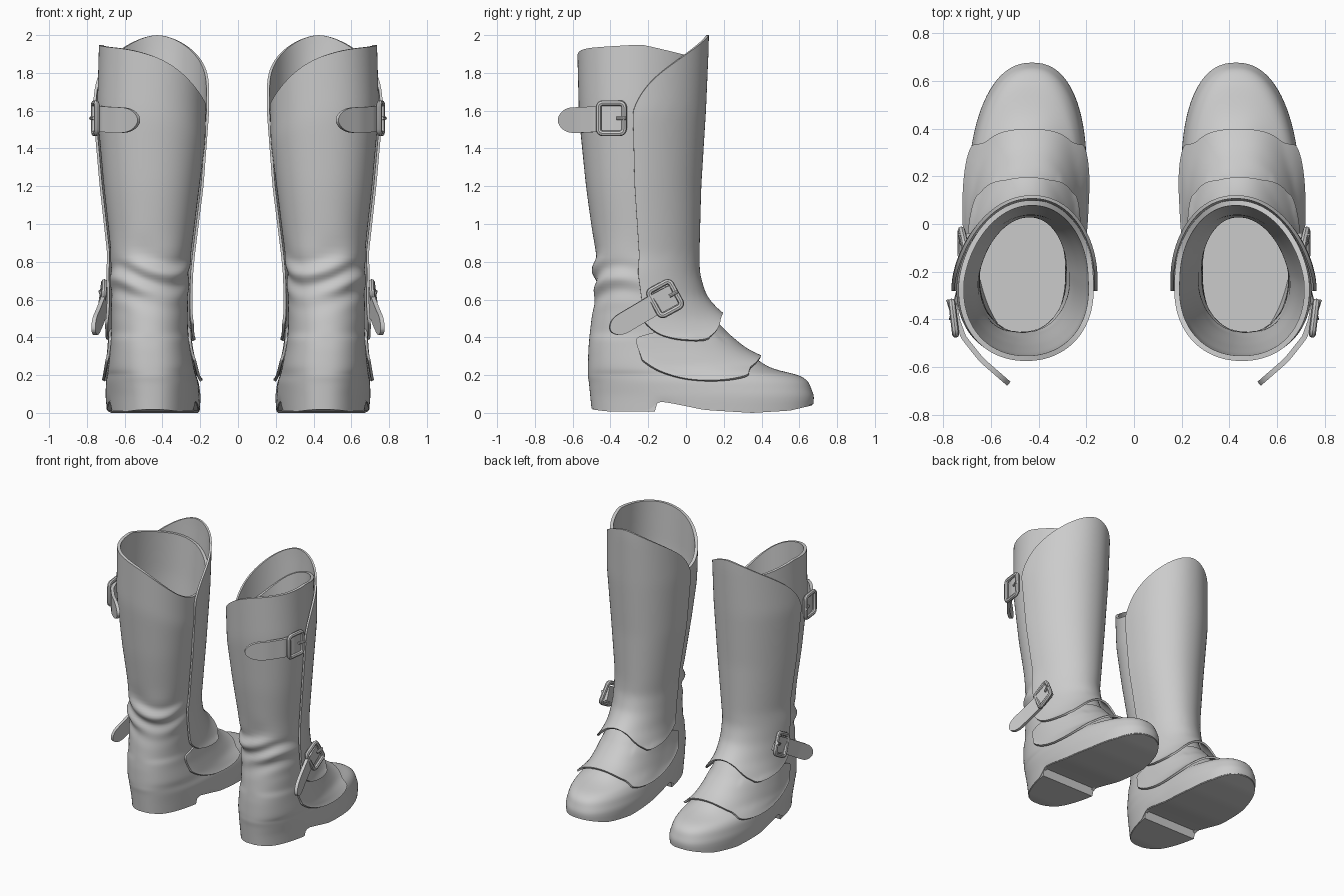
import bpy, bmesh
from math import sin, cos, pi, radians, exp, sqrt, copysign
from mathutils import Vector

if "Cube" in bpy.data.objects:
    bpy.data.objects.remove(bpy.data.objects["Cube"])

# Boot cross-sections: z, back y, front y, inner x, outer x
RINGS = [
    (.085, -.507, .68, .202, .702), (.165, -.515, .65, .21, .70), (.19, -.52, .62, .22, .695),
    (.207, -.52, .575, .225, .69), (.222, -.52, .50, .23, .69), (.245, -.52, .43, .235, .685),
    (.34, -.517, .30, .255, .675), (.42, -.51, .21, .265, .67), (.5, -.50, .135, .268, .67),
    (.62, -.48, .075, .265, .67), (.74, -.49, .05, .26, .675), (.84, -.48, .05, .25, .67),
    (1.2, -.53, .06, .205, .71), (1.6, -.567, .085, .175, .745), (1.95, -.575, .10, .17, .735)]
# Underside profile with heel step: y, z
UNDER = [(-.51, .02), (-.42, .008), (-.165, .008), (-.15, .062), (-.06, .048), (.1, .015),
         (.35, 0), (.55, .012), (.69, .045)]


def lerp(table, v):
    """Interpolate rows keyed by their first column."""
    if v <= table[0][0]:
        return table[0][1:]
    for a, b in zip(table, table[1:]):
        if v <= b[0]:
            f = (v - a[0]) / (b[0] - a[0])
            return tuple(p + (q - p) * f for p, q in zip(a[1:], b[1:]))
    return table[-1][1:]


def egg(z):
    """How much a cross-section widens towards the toe."""
    return max(-.09, .06 - .9 * (z - .085))


def skin(z, a, off=0.0):
    """Point on the boot surface; a = angle from the toe towards the outer side."""
    y0, y1, x0, x1 = lerp(RINGS, z)
    e = 2 / (2.3 if z < .4 else 2.1)
    sx = copysign(abs(sin(a)) ** e, sin(a))
    sy = copysign(abs(cos(a)) ** e, cos(a))
    x = (x0 + x1) / 2 + ((x1 - x0) / 2 + off) * sx * (1 + egg(z) * sy) - .025 * max(0, sy)
    return Vector((x, (y0 + y1) / 2 + ((y1 - y0) / 2 + off) * sy, z))


def grid(rows, wrap=False):
    bm = bmesh.new()
    vs = [[bm.verts.new(p) for p in r] for r in rows]
    n = len(rows[0])
    for r, s in zip(vs, vs[1:]):
        for j in range(n if wrap else n - 1):
            k = (j + 1) % n
            bm.faces.new((r[j], s[j], s[k], r[k]))
    return bm, vs


def finish(name, bm, thick=0, subdiv=0, offset=-1, angle=40):
    """Mesh to object, mirrored into a pair, thickened and shaded."""
    me = bpy.data.meshes.new(name)
    bm.to_mesh(me)
    bm.free()
    ob = bpy.data.objects.new(name, me)
    bpy.context.collection.objects.link(ob)
    if subdiv:
        ob.modifiers.new("smooth", 'SUBSURF').levels = subdiv
    if thick:
        m = ob.modifiers.new("thickness", 'SOLIDIFY')
        m.thickness, m.offset = thick, offset
    ob.modifiers.new("pair", 'MIRROR')
    bpy.ops.object.select_all(action='DESELECT')
    ob.select_set(True)
    bpy.context.view_layer.objects.active = ob
    bpy.ops.object.convert(target='MESH')
    bpy.ops.object.shade_smooth_by_angle(angle=radians(angle))


# Boot body: foot, creased ankle and hollow shaft with a slanted rim
levels = [RINGS[0][0]]
for a, b in zip(RINGS, RINGS[1:]):
    n = 4 if a[0] > .8 else max(1, round((b[0] - a[0]) / .03))
    levels += [a[0] + (b[0] - a[0]) * (i + 1) / n for i in range(n)]
turn = [2 * pi * j / 72 for j in range(72)]
# lowest row follows the underside so that the sole edge blends in
rows = [[skin(.085, a, -.006) for a in turn]]
for p in rows[0]:
    p.z = lerp(UNDER, p.y)[0] + .004
for z in levels:
    row = []
    for a in turn:
        fold = exp(-((z - .73) / .12) ** 2) * max(0, .45 - cos(a))
        p = skin(z, a, .014 * fold * sin(z * 50 + 2.6 * sin(2 * a + .5)))
        if z > 1.2:
            rim = 1.95 - .32 * ((1 - sin(a)) / 2) ** 3 - .02 * abs(cos(a)) - .06 * max(0, cos(a))
            p.z = 1.2 + (z - 1.2) * (rim - 1.2) / .75
        row.append(p)
    rows.append(row)
finish("boot_body", grid(rows, True)[0], .022, 1)

# Sole with heel block and raised arch
z0, y0, y1, x0, x1 = RINGS[0]
ys = [(y0 + y1) / 2 - (y1 - y0 - .024) / 2 * cos(pi * i / 40) for i in range(41)]
ys = sorted([y for y in ys if not -.185 < y < -.135] + [-.165, -.15])
rows = []
for y in ys:
    s = (2 * y - y0 - y1) / (y1 - y0 - .02)
    w = ((x1 - x0) / 2 - .01) * max(0, 1 - abs(s) ** 2.3) ** (1 / 2.3) * (1 + egg(z0) * s)
    c = (x0 + x1) / 2 - .025 * max(0, s)
    zb = lerp(UNDER, y)[0]
    rows.append([Vector(p) for p in ((c - w, y, zb), (c + w, y, zb), (c + w, y, .1), (c - w, y, .1))])
bm, vs = grid(rows, True)
bm.faces.new(vs[0])
bm.faces.new(vs[-1])
bmesh.ops.recalc_face_normals(bm, faces=bm.faces)
finish("sole", bm)


def wrap_panel(name, top, bottom, limit, off, flare, reach, nz):
    """Leather panel round the front; top and bottom edges are functions of angle."""
    rows = []
    for i in range(nz + 1):
        v = (i / nz) ** 1.4
        row = []
        for j in range(49):
            u = j / 24 - 1
            a = radians(limit * u)
            lo, hi = bottom(a, abs(u)), top(a, abs(u))
            z = lo + (hi - lo) * v
            f = flare * exp(-(z - lo) / reach) * (.2 + .8 * max(0, cos(a)))
            row.append(skin(z, a, off + f))
        rows.append(row)
    finish(name, grid(rows)[0], .014, 1)


# Tall shin guard with a peaked top and flared lower edge
wrap_panel("shin_guard",
           lambda a, u: 2 - .3 * u ** 1.6 - .1 * u ** 12,
           lambda a, u: .385 + .145 * cos(min(abs(a) * 1.3, pi / 2)) ** 2 + .09 * u ** 14,
           96, .021, .055, .07, 34)
# Instep flap over the foot
wrap_panel("instep_flap",
           lambda a, u: .5 - .1 * u * u,
           lambda a, u: .16 + .145 * cos(min(abs(a) * .9, pi / 2)) ** 2 + .12 * u ** 14,
           107, .015, .036, .03, 10)


def strap(name, path, up, half):
    """Ribbon along path with a rounded tail."""
    pts = [(i / (len(path) - 1),) + p for i, p in enumerate(path)]
    up = Vector(up).normalized()
    rows = []
    for i in range(25):
        u = i / 24 if i < 16 else 1 - (1 - 16 / 24) * ((24 - i) / 8) ** 1.5
        w = half * sqrt(max(.02, 1 - max(0, (u - .8) / .2) ** 2))
        rows.append([Vector(lerp(pts, u)) + up * w * t / 2 for t in range(-2, 3)])
    finish(name, grid(rows)[0], .022, 1, 0)


def tube(bm, pts, n, r, closed):
    """Round bar through points lying in the plane with normal n."""
    count, rings = len(pts), []
    for i, p in enumerate(pts):
        q = pts[(i + 1) % count] if closed or i < count - 1 else p
        o = pts[i - 1] if closed or i else p
        side = (q - o).cross(n).normalized()
        rings.append([bm.verts.new(p + r * (side * cos(b * pi / 4) + n * sin(b * pi / 4)))
                      for b in range(8)])
    for i in range(count if closed else count - 1):
        a, c = rings[i], rings[(i + 1) % count]
        for b in range(8):
            bm.faces.new((a[b], a[(b + 1) % 8], c[(b + 1) % 8], c[b]))
    if not closed:
        bm.faces.new(rings[0])
        bm.faces.new(rings[-1])


def buckle(name, centre, along, normal, w, h):
    """Rounded square frame with a prong."""
    c, n = Vector(centre), Vector(normal).normalized()
    t = Vector(along)
    t = (t - n * t.dot(n)).normalized()
    s = n.cross(t)
    bm, r, frame = bmesh.new(), .022, []
    for q, (sx, sy) in enumerate(((1, 1), (-1, 1), (-1, -1), (1, -1))):
        for i in range(5):
            b = pi / 2 * (q + i / 4)
            frame.append(c + t * (sx * (w - r) + r * cos(b)) + s * (sy * (h - r) + r * sin(b)))
    tube(bm, frame, n, .015, True)
    tube(bm, [c + t * w * .4 + n * .004, c + t * (w + .012) + n * .014], n, .009, False)
    bmesh.ops.recalc_face_normals(bm, faces=bm.faces)
    finish(name, bm)


# Calf strap and buckle on the outer side
strap("calf_strap", [(.752, -.335, 1.56), (.742, -.4, 1.56), (.715, -.475, 1.555),
                     (.64, -.57, 1.55), (.525, -.67, 1.55)], (0, 0, 1), .068)
buckle("calf_buckle", (.756, -.395, 1.56), (.12, 1, 0), (1, -.12, 0), .068, .08)

# Ankle strap and buckle, slanting down to a loose tail
strap("ankle_strap", [(.70, -.06, .63), (.71, -.18, .565), (.735, -.29, .50), (.765, -.40, .435)],
      (.1, -.48, .86), .055)
buckle("ankle_buckle", (.717, -.11, .605), (0, .88, .48), (1, -.05, .1), .065, .075)
